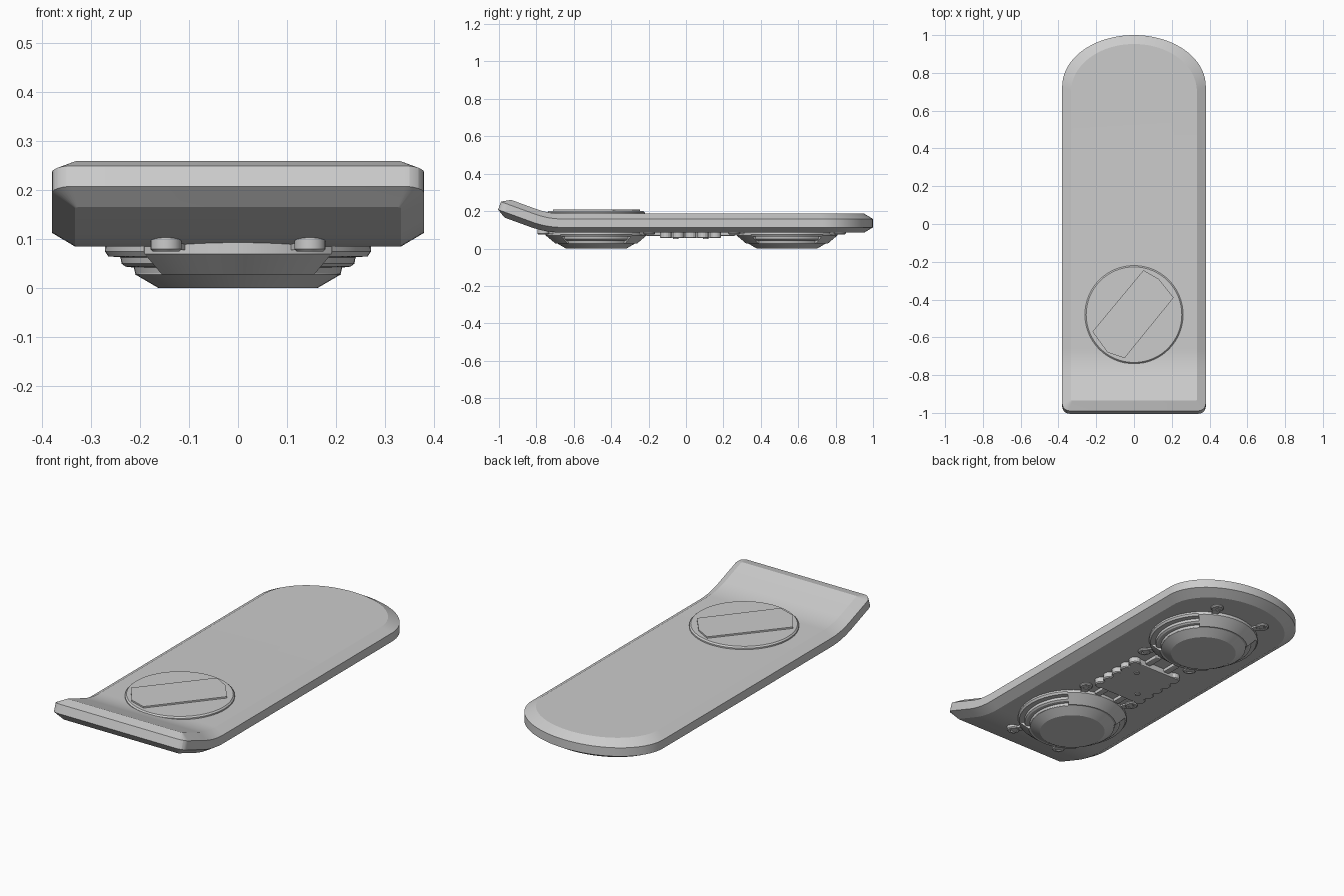
import bpy, bmesh
from math import sin, cos, pi, radians
from mathutils import Vector

if "Cube" in bpy.data.objects:
    bpy.data.objects.remove(bpy.data.objects["Cube"])


def finish(bm, name, angle=20):
    bmesh.ops.remove_doubles(bm, verts=bm.verts, dist=1e-5)
    bmesh.ops.recalc_face_normals(bm, faces=bm.faces)
    me = bpy.data.meshes.new(name)
    bm.to_mesh(me)
    bm.free()
    ob = bpy.data.objects.new(name, me)
    bpy.context.collection.objects.link(ob)
    bpy.ops.object.select_all(action='DESELECT')
    ob.select_set(True)
    bpy.context.view_layer.objects.active = ob
    bpy.ops.object.shade_smooth_by_angle(angle=radians(angle))
    return ob


def loft(bm, rings, closed=True):
    """Skin equal-length rings of points; cap both ends if closed."""
    vs = [[bm.verts.new(p) for p in r] for r in rings]
    n = len(vs[0])
    for a, b in zip(vs, vs[1:]):
        for i in range(n if closed else n - 1):
            j = (i + 1) % n
            bm.faces.new((a[i], a[j], b[j], b[i]))
    if closed:
        bm.faces.new(vs[0])
        bm.faces.new(vs[-1])


def lathe(name, profile, centre, segs=48):
    bm = bmesh.new()
    loft(bm, [[(centre[0] + r * cos(2 * pi * i / segs),
                centre[1] + r * sin(2 * pi * i / segs), z)
               for i in range(segs)] for r, z in profile])
    return finish(bm, name)


def box(name, centre, size, rot=0, bevel=0.0):
    bm = bmesh.new()
    bmesh.ops.create_cube(bm, size=1)
    bmesh.ops.scale(bm, vec=size, verts=bm.verts)
    if bevel:
        bmesh.ops.bevel(bm, geom=bm.edges[:], offset=bevel, segments=2,
                        affect='EDGES', profile=0.5)
    ob = finish(bm, name)
    ob.location = centre
    ob.rotation_euler.z = rot
    return ob


# Deck: chamfered outline, round at the back, square at the front
def outline(inset, z):
    w, front, r = 0.38 - inset, -1.012 + inset, max(0.04 - inset, 0.006)
    shoulder, depth = 0.73 - inset * 0.6, 0.27 - inset * 0.4
    pts = [(w * cos(pi * i / 40), shoulder + depth * sin(pi * i / 40), z)
           for i in range(41)]
    for cx, start in ((-w + r, pi), (w - r, 1.5 * pi)):
        pts += [(cx + r * cos(start + pi * i / 12),
                 front + r + r * sin(start + pi * i / 12), z) for i in range(7)]
    return pts


bm = bmesh.new()
loft(bm, [outline(0.047, 0.085), outline(0, 0.113),
          outline(0, 0.158), outline(0.047, 0.186)])
# Kick at the front: cut across, then bend upwards
S0, S1, TILT, MID = -0.66, -0.82, radians(20), 0.135
for k in range(9):
    bmesh.ops.bisect_plane(bm, geom=bm.verts[:] + bm.edges[:] + bm.faces[:],
                           plane_co=(0, S0 + (S1 - S0) * k / 8, 0),
                           plane_no=(0, 1, 0))
R = (S0 - S1) / TILT
for v in bm.verts:
    if v.co.y < S0:
        d, h = S0 - v.co.y, v.co.z - MID
        a = min(d / R, TILT)
        rest = max(d - (S0 - S1), 0)
        v.co.y = S0 - R * sin(a) - rest * cos(a) + h * sin(a)
        v.co.z = MID + R * (1 - cos(a)) + rest * sin(a) + h * cos(a)
finish(bm, "deck", 15)

# Foot pad with a raised diagonal strip
PAD_Y = -0.48
lathe("foot_pad", [(0.26, 0.17), (0.26, 0.193), (0.253, 0.2)], (0, PAD_Y), 64)
bm = bmesh.new()
strip = [(0.05, -0.245), (0.13, -0.29), (0.21, -0.39),
         (-0.05, -0.71), (-0.14, -0.68), (-0.22, -0.57)]
loft(bm, [[(x, y, z) for x, y in strip] for z in (0.19, 0.208)])
finish(bm, "foot_pad_strip")

# Lift units: stepped rings on the sides, plain cones front and back
STEPS = [(0.27, 0.1), (0.272, 0.075), (0.265, 0.065), (0.24, 0.063),
         (0.238, 0.05), (0.23, 0.044), (0.213, 0.042), (0.21, 0.03),
         (0.16, 0.03)]
CONE = [(0.27, 0.1), (0.27, 0.07), (0.22, 0.028), (0.16, 0.028)]


def lift_unit(name, cy):
    for q in range(4):
        prof = STEPS if q % 2 == 0 else CONE
        prof = [(0.15, 0.1)] + prof
        bm = bmesh.new()
        start = -pi / 4 + q * pi / 2
        # each section is a closed sector of the profile
        loft(bm, [[(r * cos(t), cy + r * sin(t), z) for r, z in prof]
                  for t in [start + pi / 2 * i / 14 for i in range(15)]])
        finish(bm, f"{name}_housing_{q + 1}")
    lathe(f"{name}_dish", [(0.2, 0.06), (0.21, 0.028), (0.162, 0.0)],
          (0, cy), 40)
    # Mounting lugs
    for sx in (-1, 1):
        for sy in (-1, 1):
            x, y = sx * 0.147, cy + sy * 0.283
            lathe(f"{name}_lug", [(0.032, 0.115), (0.032, 0.08), (0.027, 0.075),
                                  (0.016, 0.075), (0.016, 0.085)], (x, y), 20)
            ang = Vector((sx * 0.147, sy * 0.283)).angle_signed(Vector((1, 0)))
            box(f"{name}_lug_arm", (x * 0.9, cy + sy * 0.255, 0.09),
                (0.08, 0.035, 0.025), ang)


lift_unit("front_lift", -0.48)
lift_unit("rear_lift", 0.54)

# Power pack between the lift units, with scalloped sides
PACK_Y = 0.025
box("power_pack", (0, PACK_Y, 0.073), (0.27, 0.31, 0.036), 0, 0.005)
for sx in (-1, 1):
    for i in range(5):
        lathe("power_pack_rib", [(0.031, 0.095), (0.031, 0.06), (0.026, 0.055)],
              (sx * 0.125, PACK_Y + (i - 2) * 0.066), 16)
    # Connectors towards each lift unit, and pack bolts
    for sy in (-1, 1):
        box("pack_connector", (sx * 0.06, PACK_Y + sy * 0.19, 0.08),
            (0.035, 0.1, 0.024), 0, 0.006)
    lathe("pack_bolt", [(0.014, 0.06), (0.014, 0.05)],
          (sx * 0.07, PACK_Y + sx * 0.08), 12)
